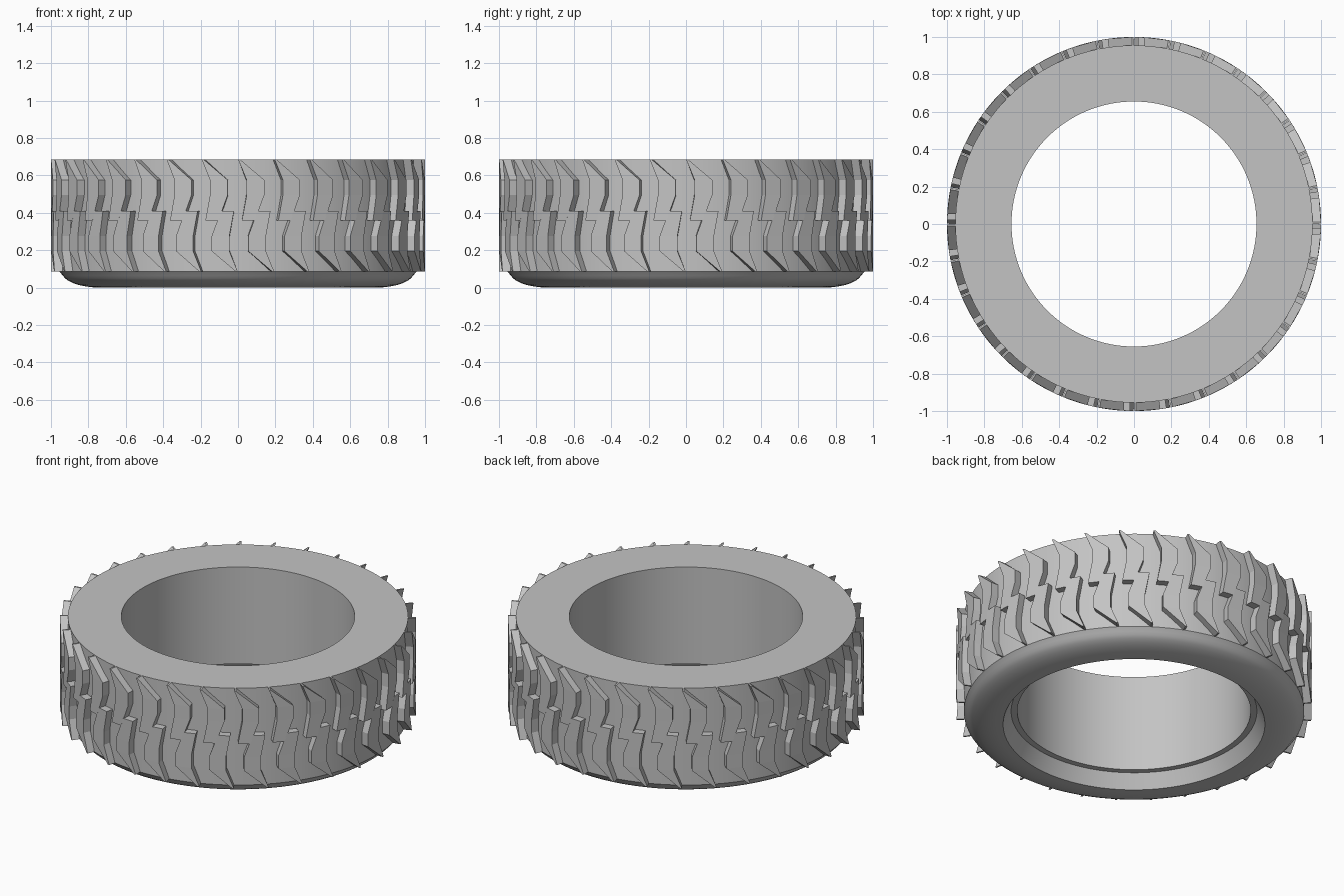
import bpy
import bmesh
from math import sin, cos, pi, radians

cube = bpy.data.objects.get("Cube")
if cube:
    bpy.data.objects.remove(cube)

TREAD_R, LUG_R = 0.955, 1.0
LUGS, SEGMENTS = 32, 128
MID_Z = 0.385

rubber = bpy.data.materials.new("grey rubber")
rubber.use_nodes = True
GREY = (0.55, 0.55, 0.55, 1)
rubber.diffuse_color = GREY
rubber.node_tree.nodes["Principled BSDF"].inputs["Base Color"].default_value = GREY


def polar(radius, angle, z):
    return radius * sin(angle), -radius * cos(angle), z


def make_object(name, bm):
    bmesh.ops.recalc_face_normals(bm, faces=bm.faces)
    mesh = bpy.data.meshes.new(name)
    bm.to_mesh(mesh)
    bm.free()
    mesh.materials.append(rubber)
    obj = bpy.data.objects.new(name, mesh)
    bpy.context.scene.collection.objects.link(obj)
    return obj


# Carcass: closed profile (radius, height) turned around the axle
top, shelf, bead = 0.685, 0.085, 0.735
profile = [(0.655, top), (TREAD_R, top), (TREAD_R, shelf)]
for i in range(1, 9):
    a = i / 8 * pi / 2
    profile.append((bead + (0.94 - bead) * cos(a), 0.08 * (1 - sin(a))))
profile += [(0.69, shelf), (0.655, shelf)]

bm = bmesh.new()
rings = [[bm.verts.new(polar(r, 2 * pi * s / SEGMENTS, z)) for r, z in profile]
         for s in range(SEGMENTS)]
for s in range(SEGMENTS):
    a, b = rings[s], rings[(s + 1) % SEGMENTS]
    for i in range(len(profile)):
        j = (i + 1) % len(profile)
        bm.faces.new((a[i], a[j], b[j], b[i]))
body = make_object("tyre_body", bm)
bpy.context.view_layer.objects.active = body
body.select_set(True)
bpy.ops.object.shade_smooth_by_angle(angle=radians(35))
body.select_set(False)

# Bent lug outline as rows of (trailing angle, leading angle, height)
lug_rows = [(-0.195, -0.185, top), (-0.15, -0.055, 0.575),
            (-0.15, -0.055, 0.495), (-0.175, -0.105, 0.36)]


def add_lug(bm, turn, flip):
    """One raised block; flip = -1 turns it half round about its own centre."""
    def row_verts(radius):
        return [[bm.verts.new(polar(radius, turn + flip * a, MID_Z + flip * (z - MID_Z)))
                 for a in (left, right)] for left, right, z in lug_rows]
    outer, inner = row_verts(LUG_R), row_verts(TREAD_R - 0.015)
    for i in range(len(lug_rows) - 1):
        for layer in (outer, inner):
            bm.faces.new((layer[i][0], layer[i][1], layer[i + 1][1], layer[i + 1][0]))
        for side in (0, 1):
            bm.faces.new((outer[i][side], outer[i + 1][side],
                          inner[i + 1][side], inner[i][side]))
    for end in (0, -1):
        bm.faces.new((outer[end][0], outer[end][1], inner[end][1], inner[end][0]))


# Two opposed rows of tread lugs
for name, flip in (("upper_tread_lugs", 1), ("lower_tread_lugs", -1)):
    bm = bmesh.new()
    for k in range(LUGS):
        add_lug(bm, 2 * pi * k / LUGS, flip)
    make_object(name, bm)
